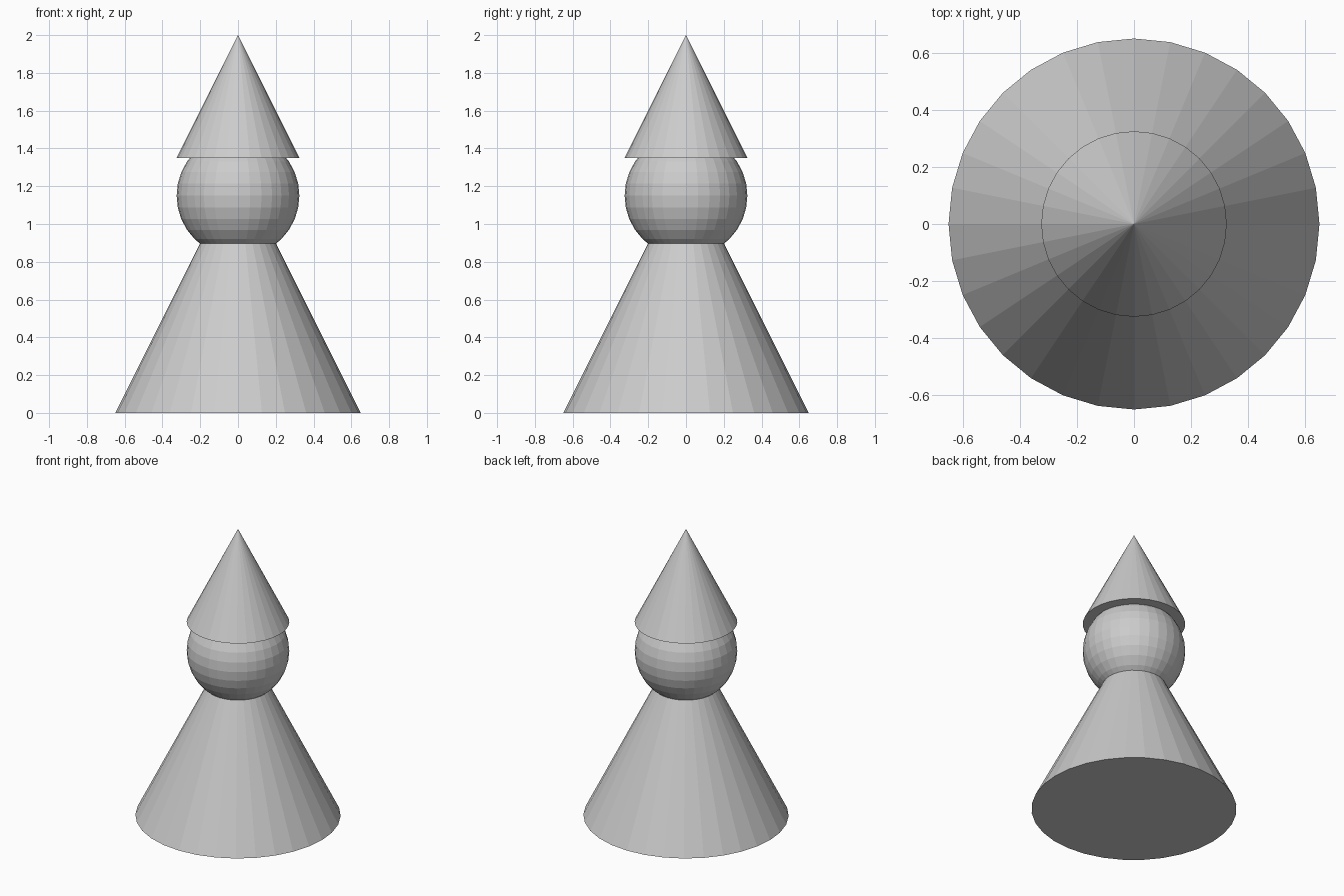
import bpy

if "Cube" in bpy.data.objects:
    bpy.data.objects.remove(bpy.data.objects["Cube"])


def cone(name, radius, base_z, height):
    """Flat-shaded 32-sided cone standing on base_z."""
    bpy.ops.mesh.primitive_cone_add(
        vertices=32, radius1=radius, radius2=0, depth=height,
        location=(0, 0, base_z + height / 2))
    bpy.context.object.name = name


# Body: full cone whose tip is hidden inside the head
cone("body", 0.65, 0.0, 1.3)

# Head: faceted sphere
bpy.ops.mesh.primitive_uv_sphere_add(
    segments=32, ring_count=16, radius=0.325, location=(0, 0, 1.15))
bpy.context.object.name = "head"

# Hat: half-size cone
cone("hat", 0.325, 1.35, 0.65)
